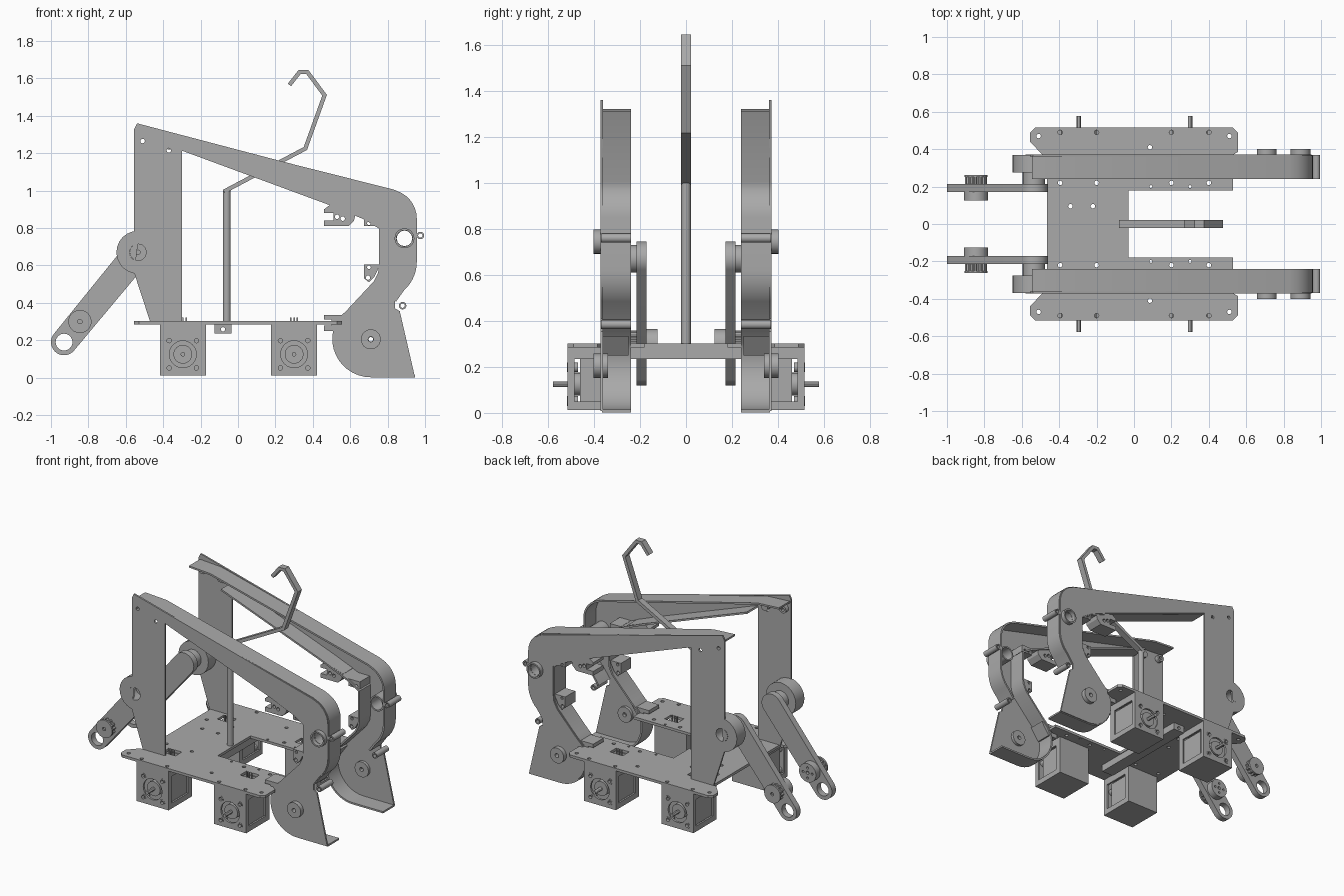
import bpy
from math import pi, sin, cos, atan2, radians

if "Cube" in bpy.data.objects:
    bpy.data.objects.remove(bpy.data.objects["Cube"], do_unlink=True)

GREY = (0.4, 0.4, 0.4, 1)
mat = bpy.data.materials.new("plain grey")
mat.use_nodes = True
mat.diffuse_color = GREY
mat.node_tree.nodes["Principled BSDF"].inputs["Base Color"].default_value = GREY

TURN = {"y": (pi / 2, 0, 0), "z": (0, 0, 0), "x": (pi / 2, 0, pi / 2)}


def finish(ob):
    """Turn the object into a shaded grey mesh."""
    bpy.ops.object.select_all(action="DESELECT")
    ob.select_set(True)
    bpy.context.view_layer.objects.active = ob
    bpy.ops.object.convert(target="MESH")
    ob.data.materials.clear()
    ob.data.materials.append(mat)
    bpy.ops.object.shade_smooth_by_angle(angle=radians(30))


def arc(x, y, r, a0=0, a1=345, n=24):
    return [(x + r * cos(radians(a0 + (a1 - a0) * i / (n - 1))),
             y + r * sin(radians(a0 + (a1 - a0) * i / (n - 1)))) for i in range(n)]


def hole(x, y, r=0.012):
    return arc(x, y, r, 0, 330, 12)


def rect(x0, y0, x1, y1):
    return [(x0, y0), (x1, y0), (x1, y1), (x0, y1)]


def slab(name, axis, a, b, *loops):
    """Extrude an outline with holes from a to b along an axis."""
    cu = bpy.data.curves.new(name, "CURVE")
    cu.dimensions = "2D"
    cu.fill_mode = "BOTH"
    cu.extrude = abs(b - a) / 2
    for pts in loops:
        sp = cu.splines.new("POLY")
        sp.points.add(len(pts) - 1)
        for p, (u, v) in zip(sp.points, pts):
            p.co = (u, v, 0, 1)
        sp.use_cyclic_u = True
    ob = bpy.data.objects.new(name, cu)
    bpy.context.collection.objects.link(ob)
    ob.rotation_euler = TURN[axis]
    ob.location["xyz".index(axis)] = (a + b) / 2
    finish(ob)


def strip(name, path, y0, y1, t):
    """Bent sheet following a path in the xz plane."""
    me = bpy.data.meshes.new(name)
    verts = [(x, y, z) for x, z in path for y in (y0, y1)]
    me.from_pydata(verts, [], [(2 * i, 2 * i + 1, 2 * i + 3, 2 * i + 2)
                               for i in range(len(path) - 1)])
    ob = bpy.data.objects.new(name, me)
    bpy.context.collection.objects.link(ob)
    sol = ob.modifiers.new("thickness", "SOLIDIFY")
    sol.thickness = t
    sol.offset = 0
    sol.use_even_offset = True
    finish(ob)


# Side frame outline pieces
back_edge = [(0.83, 1.0)] + arc(0.8, 0.85, 0.15, 70, 0, 8) \
    + arc(0.75, 0.62, 0.2, 0, -48, 8) + [(0.84, 0.41)]
belly = [(0.945, 0.008)] + arc(0.71, 0.208, 0.2, 270, 150, 14)
inner_edge = belly + [(0.59, 0.36), (0.73, 0.51), (0.755, 0.56), (0.76, 0.61),
                      (0.76, 0.8), (0.68, 0.85), (0.5, 0.925), (-0.3, 1.22)]
outline = [(-0.555, 1.33), (-0.54, 1.36)] + back_edge + [(0.84, 0.37), (0.865, 0.355)] \
    + inner_edge + [(-0.3, 0.3), (-0.47, 0.3), (-0.555, 0.56)]
PIVOT, WHEEL, TIP = (-0.535, 0.67), (-0.845, 0.3), (-0.93, 0.19)

for s, side in ((1, "left"), (-1, "right")):
    def part(name, a, b, *loops):
        slab(f"{side}_{name}", "y", s * a, s * b, *loops)

    # Frame plate with its flanges
    part("frame_plate", 0.36, 0.372, outline, hole(-0.51, 1.265), hole(-0.37, 1.215),
         hole(*PIVOT, 0.045), hole(0.89, 0.745, 0.042), hole(0.71, 0.205))
    strip(f"{side}_outer_flange", [(-0.545, 1.315), (-0.38, 1.305)] + back_edge,
          s * 0.24, s * 0.365, 0.012)
    strip(f"{side}_inner_flange", inner_edge, s * 0.24, s * 0.365, 0.012)
    part("upper_boss", 0.33, 0.362, hole(-0.51, 1.265, 0.026), hole(-0.51, 1.265))
    part("lower_boss", 0.33, 0.362, hole(-0.37, 1.245, 0.026))

    # Hollow bushes and small lugs on the curved end
    part("upper_bush", 0.25, 0.402, arc(0.89, 0.745, 0.053), arc(0.89, 0.745, 0.043))
    part("lower_bush", 0.34, 0.402, arc(0.71, 0.205, 0.053), arc(0.71, 0.205, 0.014))
    for name, x, z in (("upper_lug", 0.975, 0.76), ("lower_lug", 0.88, 0.385)):
        part(name, 0.24, 0.37, arc(x, z, 0.02), hole(x, z))
    part("upper_lug_arm", 0.24, 0.37, rect(0.94, 0.75, 0.96, 0.77))

    # Notched mounting blocks inside the arch
    part("upper_block", 0.25, 0.36,
         [(0.46, 0.81), (0.59, 0.81), (0.62, 0.84), (0.63, 0.88), (0.5, 0.93), (0.46, 0.9),
          (0.46, 0.88), (0.51, 0.88), (0.51, 0.84), (0.46, 0.84)],
         hole(0.56, 0.85), hole(0.53, 0.86))
    part("arch_top_block", 0.25, 0.36, rect(0.675, 0.81, 0.76, 0.86),
         hole(0.7, 0.825, 0.01), hole(0.735, 0.825, 0.01))
    part("arch_low_block", 0.25, 0.36,
         [(0.675, 0.605), (0.675, 0.53), (0.7, 0.51), (0.73, 0.54), (0.76, 0.605)],
         hole(0.7, 0.59, 0.01), hole(0.695, 0.535))
    part("leg_block", 0.25, 0.36,
         [(0.46, 0.25), (0.53, 0.25), (0.59, 0.335), (0.46, 0.335),
          (0.46, 0.31), (0.5, 0.31), (0.5, 0.28), (0.46, 0.28)])

    # Pivot and swinging arm with its toothed wheel
    part("pivot_boss", 0.275, 0.37, arc(*PIVOT, 0.115), arc(*PIVOT, 0.045))
    part("pivot_hub", 0.2, 0.29, arc(*PIVOT, 0.06), hole(*PIVOT))
    tilt = atan2(PIVOT[1] - TIP[1], PIVOT[0] - TIP[0]) * 180 / pi
    part("arm", 0.172, 0.215, arc(*PIVOT, 0.075, tilt - 90, tilt + 90)
         + arc(*TIP, 0.07, tilt + 90, tilt + 270), arc(*TIP, 0.045))
    part("arm_wheel", 0.125, 0.173, arc(*WHEEL, 0.065), hole(*WHEEL),
         *[hole(WHEEL[0] + 0.035 * cos(k * pi / 2), WHEEL[1] + 0.035 * sin(k * pi / 2), 0.008)
           for k in range(4)])
    teeth = [(WHEEL[0] + r * cos(k * pi / 24), WHEEL[1] + r * sin(k * pi / 24))
             for k, r in zip(range(48), (0.058, 0.058, 0.05, 0.05) * 12)]
    part("toothed_wheel", 0.214, 0.25, teeth)
    part("wheel_rim", 0.25, 0.262, arc(*WHEEL, 0.062), hole(*WHEEL))

    # Motors in open brackets under the deck
    for cx, end in ((-0.295, "rear"), (0.3, "fore")):
        m = f"motor_{end}"
        corners = [(cx + i * 0.073, 0.125 + j * 0.073) for i in (-1, 1) for j in (-1, 1)]
        part(m + "_face", 0.5, 0.515, rect(cx - 0.123, 0.012, cx + 0.123, 0.284),
             arc(cx, 0.125, 0.072), *[hole(x, z) for x, z in corners])
        for i, (x, z) in enumerate(corners):
            part(f"{m}_screw_{i}", 0.47, 0.517, arc(x, z, 0.021), hole(x, z))
        part(m + "_body", 0.27, 0.46, rect(cx - 0.105, 0.024, cx + 0.105, 0.235))
        part(m + "_collar", 0.45, 0.505, arc(cx, 0.125, 0.05), hole(cx, 0.125))
        part(m + "_shaft", 0.45, 0.578, hole(cx, 0.125))
        part(m + "_base", 0.26, 0.51, rect(cx - 0.123, 0.012, cx + 0.123, 0.026))
        part(m + "_back", 0.26, 0.272, rect(cx - 0.123, 0.012, cx + 0.123, 0.284))
        for k in (-1, 1):
            x = cx + k * 0.117
            slab(f"{side}_{m}_wall", "x", x - 0.006, x + 0.006,
                 rect(*sorted((s * 0.262, s * 0.51))[:1], 0.012, max(s * 0.262, s * 0.51), 0.284),
                 rect(min(s * 0.3, s * 0.485), 0.05, max(s * 0.3, s * 0.485), 0.235))
        for k in (-1, 0, 1):
            x = cx + k * 0.018
            part(f"{m}_pin", 0.3, 0.308, rect(x - 0.004, 0.23, x + 0.004, 0.322))

# Deck with its slot, connector windows and screw holes
half = [(0.53, 0.18), (0.53, 0.37), (0.555, 0.385), (0.555, 0.49), (0.53, 0.515),
        (-0.53, 0.515), (-0.555, 0.49), (-0.555, 0.44), (-0.49, 0.37), (-0.465, 0.37)]
deck = [(-0.03, 0.18)] + half + [(x, -y) for x, y in reversed(half)] + [(-0.03, -0.18)]
cuts = [hole(-0.34, 0.095), hole(-0.22, 0.095)]
for s in (-1, 1):
    cuts += [hole(x, s * 0.49) for x in (-0.395, -0.2, 0.2, 0.4)]
    cuts += [hole(x, s * 0.22) for x in (-0.395, -0.2, 0.2, 0.4)]
    cuts += [hole(x, s * 0.47) for x in (-0.51, 0.51)]
    cuts += [hole(0.085, s * 0.41), hole(0.09, s * 0.2, 0.008), hole(0.3, s * 0.2, 0.008)]
    cuts += [rect(x - 0.05, s * 0.3 - 0.035, x + 0.05, s * 0.3 + 0.035) for x in (-0.295, 0.3)]
slab("deck", "z", 0.284, 0.302, deck, *cuts)
slab("crossbar", "y", -0.37, 0.37, rect(-0.125, 0.235, -0.035, 0.285), hole(-0.08, 0.258))

# Central mast and bent hook
slab("mast", "z", 0.29, 1.0, arc(-0.06, 0, 0.021))
strip("hook", [(-0.075, 0.995), (0.36, 1.225), (0.463, 1.51), (0.37, 1.635),
               (0.33, 1.635), (0.275, 1.565)], -0.022, 0.022, 0.022)
